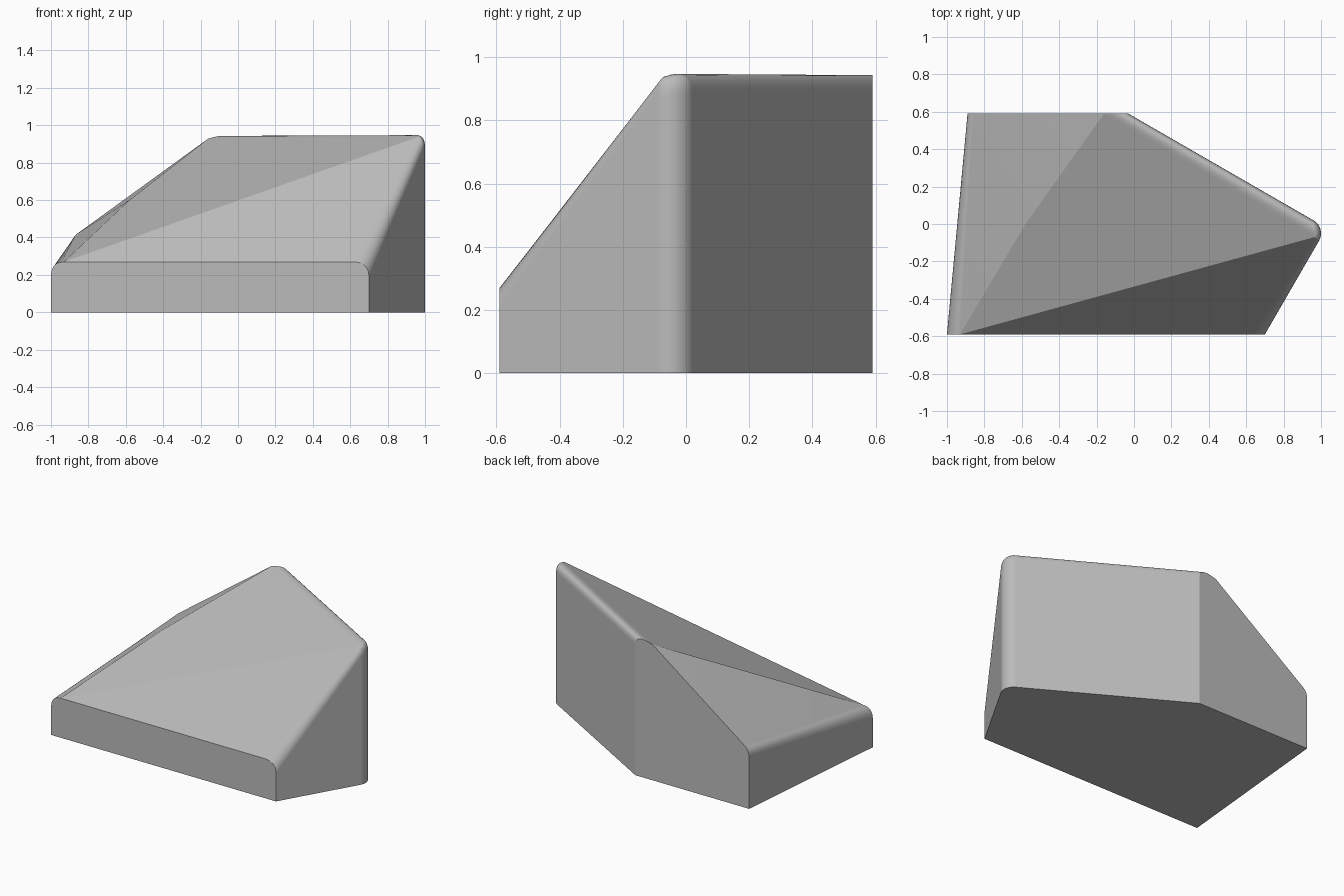
import bpy, bmesh, math
from mathutils import Vector

if "Cube" in bpy.data.objects:
    bpy.data.objects.remove(bpy.data.objects["Cube"], do_unlink=True)

SEG = 8
bm = bmesh.new()


def fillet(wall, corner, roof):
    """Rounded rim section: base point, then a curve from wall top to roof."""
    w, c, r = Vector(wall), Vector(corner), Vector(roof)
    pts = [Vector((w.x, w.y, 0))]
    for i in range(SEG + 1):
        t = i / SEG
        pts.append(w * (1 - t) ** 2 + c * 2 * t * (1 - t) + r * t * t)
    return [bm.verts.new(p) for p in pts]


def skin(stations):
    """Wall and rounded rim between neighbouring sections."""
    for a, b in zip(stations, stations[1:]):
        for i in range(SEG + 1):
            bm.faces.new((a[i], b[i], b[i + 1], a[i + 1]))


# Rim sections at the four plain corners
left_front = fillet((-1, -.59, .19), (-1, -.59, .27), (-.93, -.59, .27))
left_back = fillet((-.89, .59, .35), (-.89, .59, .40), (-.86, .59, .42))
right_front = fillet((.70, -.59, .19), (.70, -.59, .27), (.61, -.59, .27))
right_back = fillet((-.03, .59, .895), (-.03, .59, .97), (-.16, .59, .928))

# Rounded upright corner, its sections meeting at the roof peak
peak = Vector((.965, -.07, .938))
centre, radius = Vector((.92, -.05)), .08
corner = []
for i in range(SEG + 1):
    t = i / SEG
    a = math.radians(-30 + 90 * t)
    x, y = centre.x + radius * math.cos(a), centre.y + radius * math.sin(a)
    corner.append(fillet((x, y, .87 + .025 * t), (x, y, .93 + .04 * t), peak))

right_side = [right_front] + corner + [right_back]
skin(right_side)
skin([left_back, left_front])

# Roof panels with a soft ridge on the left
ridge = bm.verts.new((-.58, 0, .60))
tip = corner[0][-1]
bm.faces.new((left_front[-1], right_front[-1], tip))
bm.faces.new((left_front[-1], corner[-1][-1], right_back[-1], ridge))
bm.faces.new((left_front[-1], ridge, left_back[-1]))
bm.faces.new((ridge, right_back[-1], left_back[-1]))

# Flat front, back and underside
bm.faces.new(left_front[::-1] + right_front)
bm.faces.new(right_back[::-1] + left_back)
bm.faces.new([s[0] for s in [left_back, left_front] + right_side])

bmesh.ops.remove_doubles(bm, verts=bm.verts, dist=.0005)
bmesh.ops.recalc_face_normals(bm, faces=bm.faces)
mesh = bpy.data.meshes.new("sloped_block")
bm.to_mesh(mesh)
bm.free()
block = bpy.data.objects.new("sloped_block", mesh)
bpy.context.collection.objects.link(block)

# Plain grey finish
grey = bpy.data.materials.new("plain_grey")
grey.use_nodes = True
grey.diffuse_color = (.5, .5, .5, 1)
grey.node_tree.nodes["Principled BSDF"].inputs["Base Color"].default_value = (.5, .5, .5, 1)
mesh.materials.append(grey)

# Smooth rims, crisp creases
bpy.ops.object.select_all(action="DESELECT")
block.select_set(True)
bpy.context.view_layer.objects.active = block
bpy.ops.object.shade_smooth_by_angle(angle=math.radians(24))
weighted = block.modifiers.new("flat_panels", "WEIGHTED_NORMAL")
weighted.keep_sharp = True
